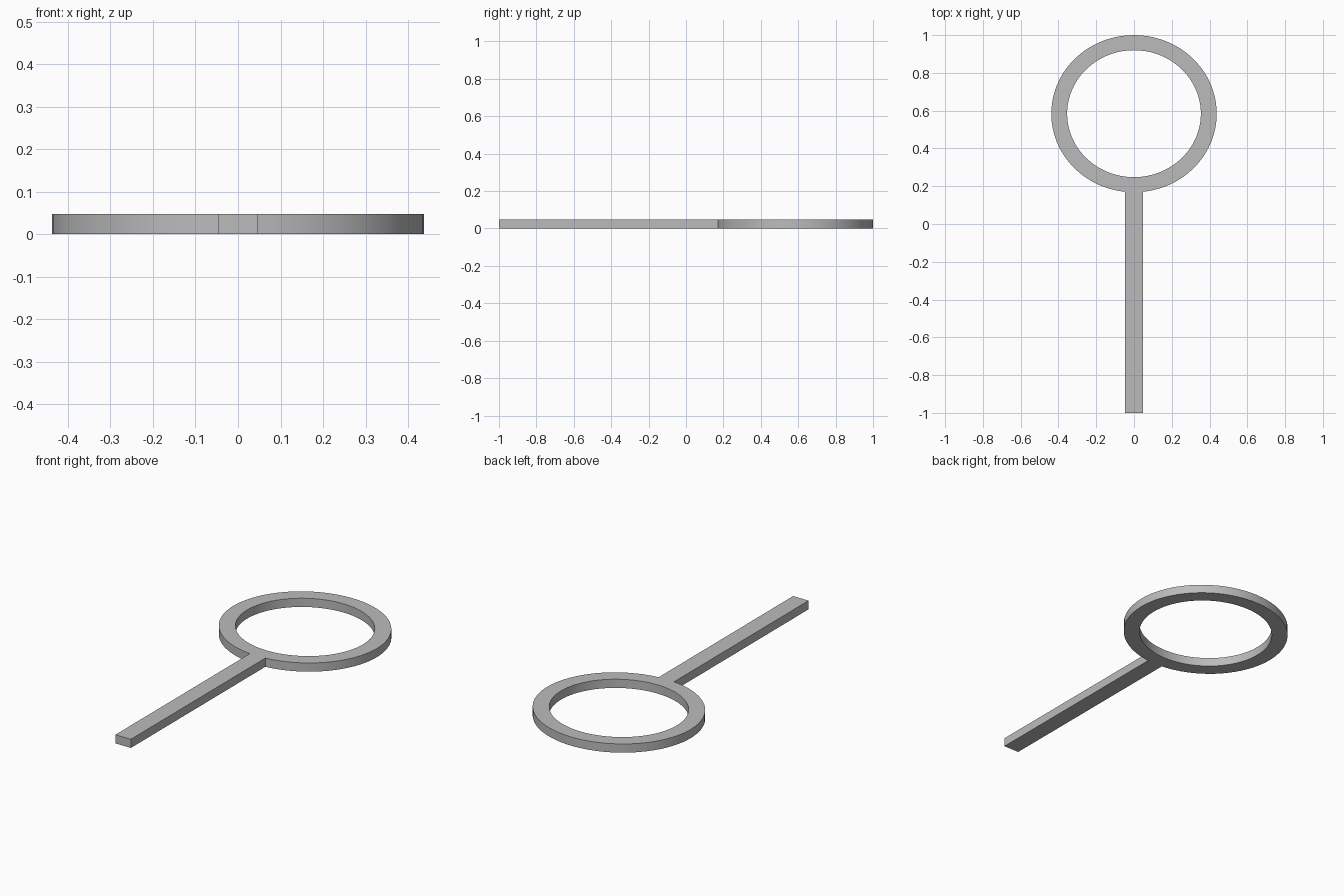
import bpy, bmesh
from math import sin, cos, pi, asin, radians

if "Cube" in bpy.data.objects:
    bpy.data.objects.remove(bpy.data.objects["Cube"], do_unlink=True)

HALF_W, THICK, CENTER_Y = 0.047, 0.048, 0.584
OUTER, INNER = (0.438, 0.416), (0.354, 0.336)
SEGMENTS = 72

grey = bpy.data.materials.new("plain_grey")
grey.use_nodes = True
colour = (0.5, 0.5, 0.5, 1)
grey.diffuse_color = colour
grey.node_tree.nodes["Principled BSDF"].inputs["Base Color"].default_value = colour

bm = bmesh.new()


def ring_point(radii, angle):
    # angle is measured from the handle side of the ring
    return bm.verts.new((radii[0] * sin(angle), CENTER_Y - radii[1] * cos(angle), 0))


# Flat oval ring, left open where the handle joins
start = asin(HALF_W / OUTER[0])
angles = [start + (2 * pi - 2 * start) * i / SEGMENTS for i in range(SEGMENTS + 1)]
outer = [ring_point(OUTER, a) for a in angles]
inner = [ring_point(INNER, a) for a in angles]
for i in range(SEGMENTS):
    bm.faces.new((outer[i], outer[i + 1], inner[i + 1], inner[i]))

# Joint between ring and handle
bm.faces.new((outer[-1], outer[0], inner[0], ring_point(INNER, 0), inner[-1]))

# Straight handle
end_left, end_right = [bm.verts.new((x, -1, 0)) for x in (HALF_W, -HALF_W)]
bm.faces.new((end_right, end_left, outer[0], outer[-1]))

# Thicken the flat outline into a plate
top = bmesh.ops.extrude_face_region(bm, geom=bm.faces[:])["geom"]
bmesh.ops.translate(bm, vec=(0, 0, THICK),
                    verts=[g for g in top if isinstance(g, bmesh.types.BMVert)])
bmesh.ops.recalc_face_normals(bm, faces=bm.faces[:])

mesh = bpy.data.meshes.new("ring_with_handle")
bm.to_mesh(mesh)
bm.free()
mesh.materials.append(grey)
plate = bpy.data.objects.new("ring_with_handle", mesh)
bpy.context.collection.objects.link(plate)

# Smooth round walls, crisp rims
bpy.ops.object.select_all(action="DESELECT")
plate.select_set(True)
bpy.context.view_layer.objects.active = plate
bpy.ops.object.shade_smooth_by_angle(angle=radians(30))
